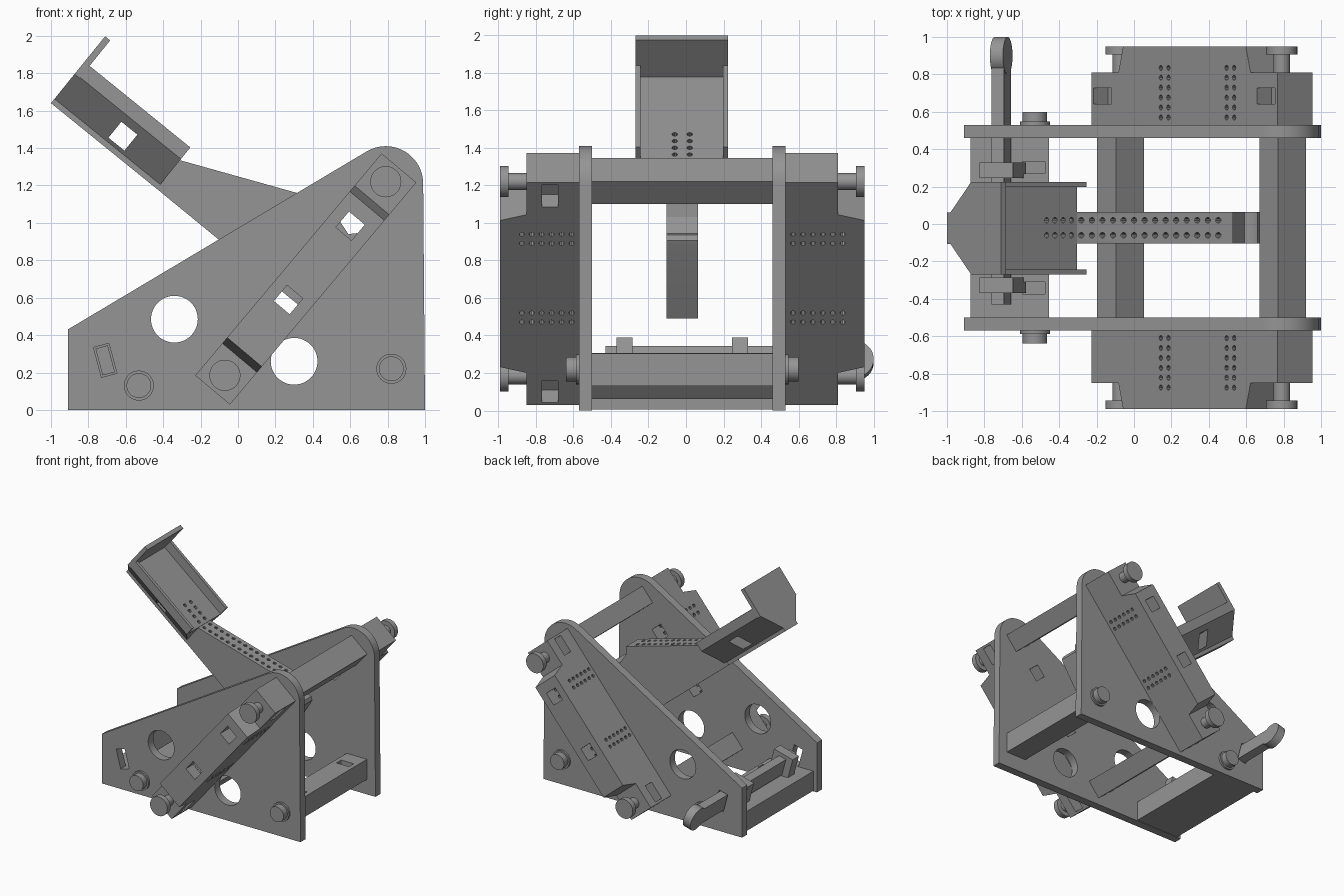
import bpy, bmesh, math
from mathutils import Matrix, Vector

cube = bpy.data.objects.get("Cube")
if cube:
    bpy.data.objects.remove(cube, do_unlink=True)

grey = bpy.data.materials.new("mid_grey")
GREY = (0.3, 0.3, 0.3, 1)
grey.diffuse_color = GREY
grey.use_nodes = True
for node in grey.node_tree.nodes:
    if node.type == 'BSDF_PRINCIPLED':
        node.inputs["Base Color"].default_value = GREY

MID = -0.02          # y of the symmetry plane
IDENT = Matrix()


def frame(x, y, z, degrees=0):
    """Local frame whose x axis is raised by the given angle in the xz plane."""
    return Matrix.Translation((x, y, z)) @ Matrix.Rotation(-math.radians(degrees), 4, 'Y')


def circle(x, y, r, n=48):
    return [(x + r * math.cos(math.tau * i / n), y + r * math.sin(math.tau * i / n)) for i in range(n)]


def rect(x, y, w, h):
    return [(x - w / 2, y - h / 2), (x + w / 2, y - h / 2), (x + w / 2, y + h / 2), (x - w / 2, y + h / 2)]


def add_prism(bm, pts, lo, hi, axis='y', mat=IDENT):
    """Extrude a flat profile along one local axis."""
    def place(p, d):
        a, b = p
        return mat @ Vector({'x': (d, a, b), 'y': (a, d, b), 'z': (a, b, d)}[axis])
    low = [bm.verts.new(place(p, lo)) for p in pts]
    top = [bm.verts.new(place(p, hi)) for p in pts]
    bm.faces.new(low)
    bm.faces.new(top[::-1])
    n = len(pts)
    for i in range(n):
        j = (i + 1) % n
        bm.faces.new((low[i], top[i], top[j], low[j]))


def part(name, *prisms):
    bm = bmesh.new()
    for p in prisms:
        add_prism(bm, *p)
    bmesh.ops.recalc_face_normals(bm, faces=bm.faces)
    mesh = bpy.data.meshes.new(name)
    bm.to_mesh(mesh)
    bm.free()
    mesh.materials.append(grey)
    mesh.shade_smooth()
    mesh.set_sharp_from_angle(angle=math.radians(30))
    obj = bpy.data.objects.new(name, mesh)
    bpy.context.collection.objects.link(obj)
    return obj


def cut(obj, *prisms):
    cutter = part("cutter", *prisms)
    cutter.hide_render = True
    mod = obj.modifiers.new("cut", 'BOOLEAN')
    mod.operation, mod.solver, mod.object = 'DIFFERENCE', 'EXACT', cutter
    bpy.context.view_layer.update()
    graph = bpy.context.evaluated_depsgraph_get()
    mesh = bpy.data.meshes.new_from_object(obj.evaluated_get(graph))
    obj.modifiers.clear()
    obj.data = mesh
    mesh.shade_smooth()
    mesh.set_sharp_from_angle(angle=math.radians(30))
    bpy.data.objects.remove(cutter, do_unlink=True)


# Shared layout
BOX = frame(0.3625, MID, 0.70, 50)
LATCH = frame(-0.71, 0, 0.265, 15)
windows = [(rect(u, 0, 0.11, 0.11), -2, 2, 'y', BOX) for u in (0.37, -0.145)]
plate_profile = [(-0.91, 0), (1, 0)]
plate_profile += [(0.79 + 0.2 * math.cos(math.radians(a)), 1.21 + 0.2 * math.sin(math.radians(a)))
                  for a in range(0, 121, 6)]
plate_profile += [(-0.91, 0.43)]
box_profile = [(-0.775, 0.55), (0.775, 0.55), (0.775, 0.83), (0.55, 0.83),
               (0.51, 0.97), (-0.51, 0.97), (-0.55, 0.83), (-0.775, 0.83)]

for s, side in ((-1, "front"), (1, "back")):
    def span(a, b):
        return MID + s * a, MID + s * b

    # Side plate with round holes, windows and latch slot
    plate = part(side + "_plate", (plate_profile, *span(0.48, 0.55)))
    cut(plate, (circle(-0.34, 0.485, 0.125), -2, 2), (circle(0.3, 0.26, 0.125), -2, 2),
        (rect(0, 0, 0.085, 0.165), -2, 2, 'y', LATCH), *windows)

    # Slanted outer box with raised middle
    box = part(side + "_box", ([(u, s * v) for u, v in box_profile], -0.121, 0.121, 'z', BOX))
    pocket_z = (0.02, 0.2) if s > 0 else (-0.2, -0.02)
    cut(box, *windows, *[(rect(u, s * 0.705, 0.15, 0.085), *pocket_z, 'z', BOX) for u in (-0.68, 0.68)])
    cut(box, *[(circle(u, s * (0.59 + 0.053 * row), 0.014, 10), -0.2, 0.2, 'z', BOX)
               for u in (-0.197, -0.134, 0.35, 0.413) for row in range(6)])

    # Capped posts at the box ends
    for name, x, z in (("lower", -0.07, 0.185), ("upper", 0.79, 1.22)):
        part(f"{side}_{name}_post", (circle(x, z, 0.045), *span(0.80, 0.93)))
        part(f"{side}_{name}_post_cap", (circle(x, z, 0.083), *span(0.925, 0.97)))

    # Stepped pins through the plates
    for name, x, z in (("base", -0.53, 0.13), ("rear", 0.82, 0.22)):
        part(f"{side}_{name}_pin_collar", (circle(x, z, 0.08), *span(0.54, 0.567)))
        part(f"{side}_{name}_pin", (circle(x, z, 0.066), *span(0.55, 0.62)))

    # Latch guides on the base
    part(side + "_latch_guide", (rect(0.0, -0.03, 0.185, 0.27), *span(0.265, 0.35), 'y', LATCH))

# Crossbars
inner = (-0.5, 0.46)
part("top_crossbar", (rect(0, 0, 0.156, 0.195), *inner, 'y', frame(0.795, 0, 1.2225, 50)))
part("lower_crossbar", (rect(0, 0, 0.156, 0.195), *inner, 'y', frame(-0.0725, 0, 0.183, 50)))
rear = part("rear_crossbar", (rect(0.82, 0.2175, 0.195, 0.175), *inner))
cut(rear, *[(rect(0.82, MID + s * 0.32, 0.12, 0.065), 0.2, 0.5, 'z') for s in (-1, 1)])
base = part("base_block", (rect(-0.665, 0.09, 0.42, 0.17), *inner))
cut(base, *[(rect(-0.535, MID + s * 0.322, 0.12, 0.065), 0.08, 0.5, 'z') for s in (-1, 1)])

# Sliding latch with round grip
part("latch_bar", (rect(0, 0, 0.068, 0.148), -0.43, 0.9, 'y', LATCH))
part("latch_grip", (circle(0.9, 0, 0.1), -0.036, 0.036, 'x', LATCH))

# Throwing arm with hooked tail
arm = part("throwing_arm", ([(-0.456, 1.2), (0.41, 0.49), (0.655, 0.875), (0.67, 0.905), (0.66, 0.935),
                             (0.635, 0.945), (0.59, 0.94), (0.53, 1.03), (0.53, 1.10),
                             (-0.31, 1.335), (-0.331, 1.35)], -0.105, 0.065))
ARM = frame(-0.31, MID, 1.335, -15.6)
cut(arm, *[(circle(0.03 + 0.0585 * i, y, 0.015, 10), -0.1, 0.1, 'z', ARM)
           for i in range(14) for y in (-0.04, 0.04)])

# Cradle: flared tray with side walls and a back rest
CRADLE = frame(-1.0, -0.0225, 1.64, -39)
half = [(0.085, 0), (0.085, 0.03), (0.247, 0.205), (0.247, 0.285), (0.22, 0.285), (0.22, 0.205)]
section = half + [(-y, v) for y, v in reversed(half)]
cradle = part("cradle", (section, 0, 0.728, 'x', CRADLE))
cut(cradle, (rect(0.41, 0.105, 0.11, 0.11), -1, 1, 'y', CRADLE))
cut(cradle, *[(circle(0.52 + 0.057 * i, y, 0.015, 10), 0.17, 0.25, 'z', CRADLE)
              for i in range(4) for y in (-0.0375, 0.0425)])
part("cradle_back_rest", (rect(0, 0.33, 0.494, 0.26), 0, 0.035, 'x', CRADLE))
